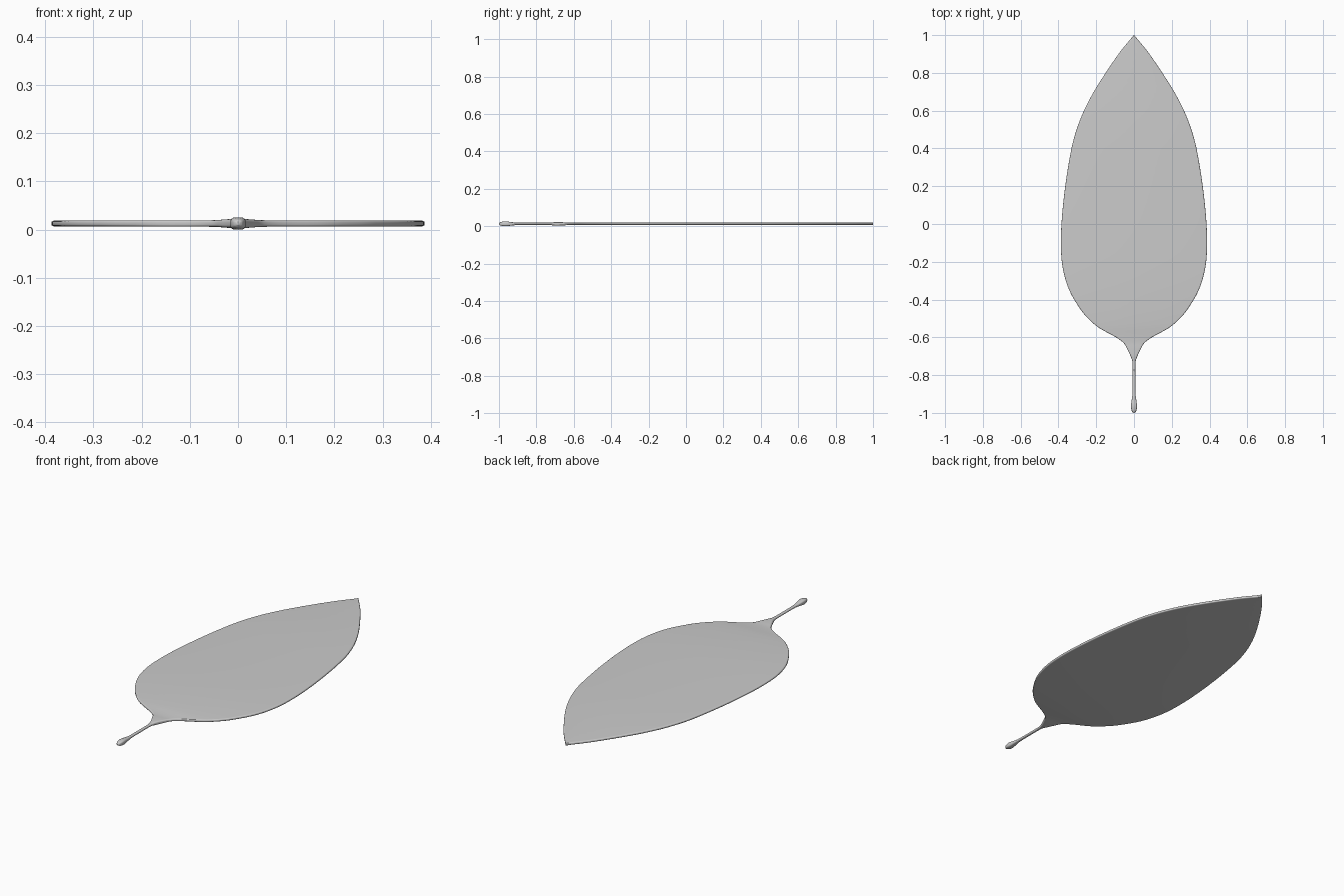
import bpy, bmesh, math

if "Cube" in bpy.data.objects:
    bpy.data.objects.remove(bpy.data.objects["Cube"])

CENTRE_Z = 0.0125

# Outline stations from stem end to leaf tip: y, half width, half thickness
STATIONS = [
    (-1.0, 0.003, 0.003), (-0.995, 0.009, 0.008), (-0.98, 0.0145, 0.0115),
    (-0.96, 0.0155, 0.0125), (-0.93, 0.012, 0.009), (-0.90, 0.008, 0.0065),
    (-0.82, 0.0075, 0.006), (-0.73, 0.0085, 0.0065), (-0.70, 0.018, 0.009),
    (-0.66, 0.037, 0.0085), (-0.63, 0.055, 0.007), (-0.60, 0.095, 0.0065),
    (-0.55, 0.185, 0.0065), (-0.50, 0.243, 0.0065), (-0.45, 0.285, 0.0065),
    (-0.35, 0.343, 0.0065), (-0.25, 0.374, 0.0065), (-0.15, 0.386, 0.0065),
    (0.0, 0.384, 0.0065), (0.2, 0.364, 0.0065), (0.4, 0.331, 0.0065),
    (0.5, 0.304, 0.0065), (0.6, 0.265, 0.0065), (0.72, 0.201, 0.0065),
    (0.9, 0.082, 0.0065), (1.0, 0.0008, 0.0065),
]


def smooth_stations(pts, steps=4):
    """Cubic Hermite interpolation of width and thickness along y."""
    def slope(i, k):
        a, b = pts[max(i - 1, 0)], pts[min(i + 1, len(pts) - 1)]
        return (b[k] - a[k]) / (b[0] - a[0])
    out = []
    for i in range(len(pts) - 1):
        p, q = pts[i], pts[i + 1]
        h = q[0] - p[0]
        for s in range(steps):
            t = s / steps
            row = [p[0] + h * t]
            for k in (1, 2):
                v = ((2*t**3 - 3*t**2 + 1) * p[k] + (t**3 - 2*t**2 + t) * h * slope(i, k)
                     + (3*t**2 - 2*t**3) * q[k] + (t**3 - t**2) * h * slope(i + 1, k))
                row.append(max(v, 0.0005))
            out.append(row)
    out.append(pts[-1])
    return out


def section(w, t, n=4):
    """Rounded rectangle cross-section, counter-clockwise in x-z."""
    rx, rz = min(w, 0.009), t * 0.65
    ring = []
    for c, (sx, sz) in enumerate([(1, 1), (-1, 1), (-1, -1), (1, -1)]):
        for j in range(n + 1):
            a = math.pi / 2 * (c + j / n)
            ring.append((sx * (w - rx) + rx * math.cos(a), sz * (t - rz) + rz * math.sin(a)))
    return ring


# Leaf blade and stem, lofted as one skin
bm = bmesh.new()
rings = [[bm.verts.new((x, y, CENTRE_Z + z)) for x, z in section(w, t)]
         for y, w, t in smooth_stations(STATIONS)]
for a, b in zip(rings, rings[1:]):
    for i in range(len(a)):
        j = (i + 1) % len(a)
        bm.faces.new((a[i], a[j], b[j], b[i]))
bm.faces.new(rings[0])
bm.faces.new(rings[-1])
bmesh.ops.remove_doubles(bm, verts=bm.verts, dist=0.00001)
bmesh.ops.recalc_face_normals(bm, faces=bm.faces)
mesh = bpy.data.meshes.new("leaf")
bm.to_mesh(mesh)
bm.free()
leaf = bpy.data.objects.new("leaf", mesh)
bpy.context.collection.objects.link(leaf)
bpy.context.view_layer.objects.active = leaf
leaf.select_set(True)
bpy.ops.object.shade_smooth_by_angle(angle=math.radians(40))
